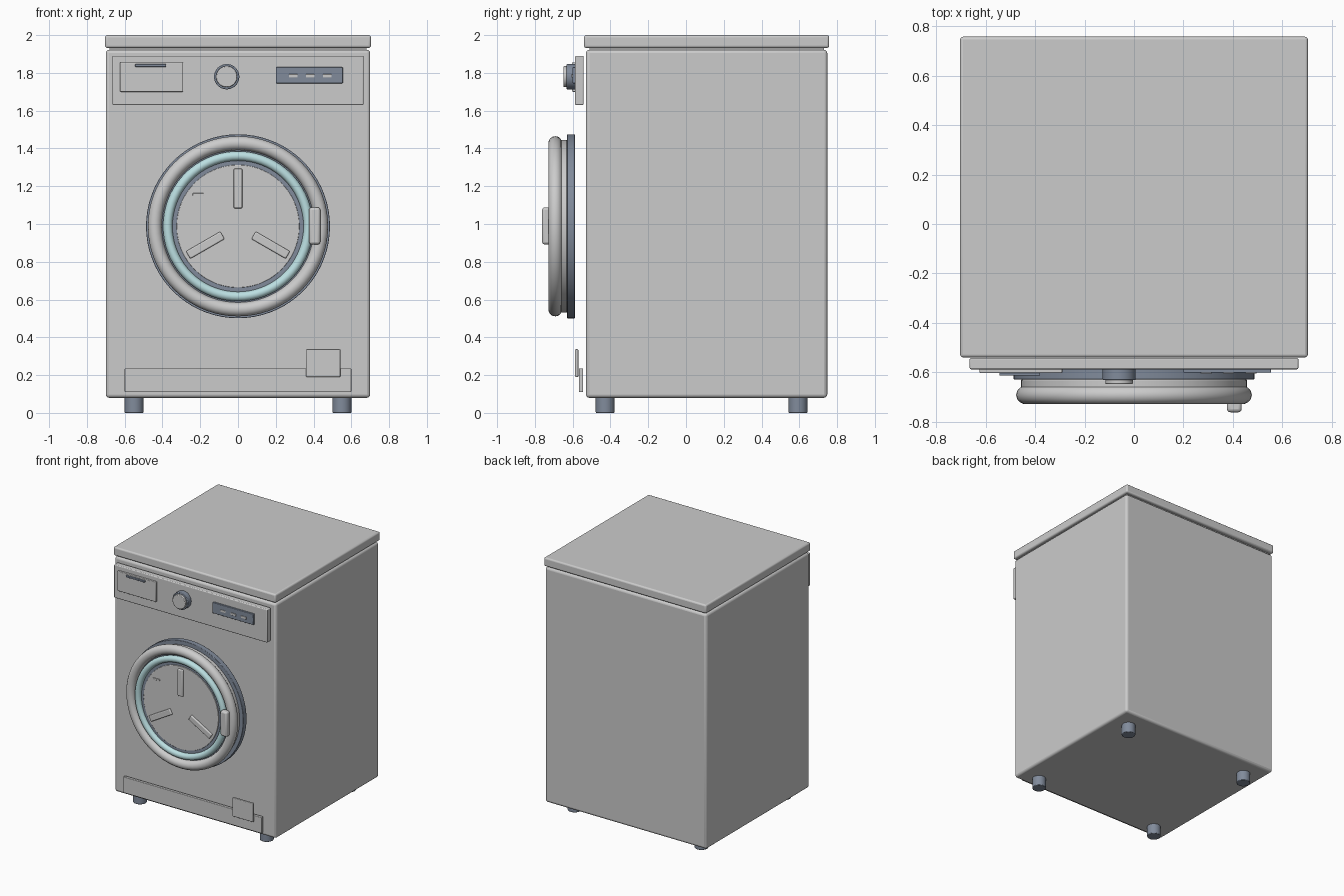
import bpy, math
from mathutils import Vector

if "Cube" in bpy.data.objects:
    bpy.data.objects.remove(bpy.data.objects["Cube"])

DOOR_Z = 0.988


def material(name, colour):
    m = bpy.data.materials.new(name)
    m.diffuse_color = (*colour, 1)
    m.use_nodes = True
    m.node_tree.nodes["Principled BSDF"].inputs["Base Color"].default_value = m.diffuse_color
    return m


DARK = material("dark_plastic", (0.22, 0.26, 0.33))
TEAL = material("teal_glass", (0.50, 0.74, 0.76))


def finish(ob, name, bevel=0, mat=None, segments=3):
    ob.name = name
    if bevel:
        b = ob.modifiers.new("bevel", 'BEVEL')
        b.width, b.segments = bevel, segments
        b.limit_method = 'ANGLE'
    if mat:
        ob.data.materials.append(mat)
    bpy.ops.object.shade_smooth_by_angle(angle=math.radians(35))
    return ob


def box(name, x, y, z, bevel=0.006, mat=None):
    """Box from (min, max) ranges on each axis."""
    centre = [(a + b) / 2 for a, b in (x, y, z)]
    bpy.ops.mesh.primitive_cube_add(size=1, location=centre)
    ob = bpy.context.object
    size = Vector([b - a for a, b in (x, y, z)])
    for v in ob.data.vertices:
        v.co *= size
    return finish(ob, name, bevel, mat)


def disc(name, x, z, r, y0, y1, bevel=0.0, mat=None, verts=64):
    """Cylinder along y."""
    bpy.ops.mesh.primitive_cylinder_add(
        vertices=verts, radius=r, depth=y1 - y0,
        location=(x, (y0 + y1) / 2, z), rotation=(math.pi / 2, 0, 0))
    return finish(bpy.context.object, name, bevel, mat, 2)


def ring(name, major, minor, y, mat=None):
    bpy.ops.mesh.primitive_torus_add(
        major_radius=major, minor_radius=minor, major_segments=72,
        minor_segments=14, location=(0, y, DOOR_Z), rotation=(math.pi / 2, 0, 0))
    return finish(bpy.context.object, name, 0, mat)


# Cabinet, worktop and the recess between them
box("cabinet", (-0.70, 0.70), (-0.53, 0.748), (0.08, 1.922), 0.018)
box("worktop_recess", (-0.68, 0.68), (-0.51, 0.73), (1.90, 1.95), 0)
box("worktop", (-0.704, 0.704), (-0.54, 0.758), (1.932, 2.0), 0.012)

# Feet
for sx, side in ((-1, "left"), (1, "right")):
    for y, end in ((-0.428, "front"), (0.593, "back")):
        bpy.ops.mesh.primitive_cylinder_add(
            vertices=32, radius=0.05, depth=0.1, location=(sx * 0.55, y, 0.05))
        finish(bpy.context.object, f"foot_{end}_{side}", 0.004, DARK, 2)

# Control panel with drawer, dial and display
box("control_panel", (-0.665, 0.665), (-0.588, -0.542), (1.63, 1.89))
box("detergent_drawer", (-0.625, -0.29), (-0.604, -0.582), (1.70, 1.856), 0.005)
box("drawer_grip", (-0.545, -0.38), (-0.614, -0.60), (1.832, 1.846), 0.003, DARK)
disc("dial", -0.06, 1.78, 0.067, -0.632, -0.585, 0.004, DARK, 48)
disc("dial_cap", -0.06, 1.78, 0.056, -0.648, -0.625, 0.004, None, 48)
box("display", (0.20, 0.555), (-0.602, -0.582), (1.745, 1.83), 0.004, DARK)
for i in range(3):
    x = 0.27 + 0.09 * i
    box(f"display_segment_{i + 1}", (x, x + 0.045), (-0.606, -0.60), (1.776, 1.793), 0.001)

# Door: stacked rims, glass ring and window
disc("door_gasket", 0, DOOR_Z, 0.487, -0.63, -0.588, 0.003, DARK, 72)
disc("door_base", 0, DOOR_Z, 0.457, -0.668, -0.63, 0.003, None, 72)
disc("door_core", 0, DOOR_Z, 0.43, -0.69, -0.66, 0, DARK, 72)
ring("door_rim", 0.44, 0.037, -0.692)
ring("door_glass_ring", 0.372, 0.025, -0.702, TEAL)
disc("door_window_seal", 0, DOOR_Z, 0.36, -0.70, -0.68, 0, DARK, 72)
disc("door_window", 0, DOOR_Z, 0.325, -0.706, -0.69, 0.002, None, 72)
box("window_glint", (-0.24, -0.182), (-0.712, -0.70), (1.15, 1.163), 0.002)
box("door_handle", (0.376, 0.436), (-0.762, -0.712), (0.892, 1.088), 0.014)

# Drum paddles spaced around the window
for i in range(3):
    a = i * math.tau / 3
    p = box(f"drum_paddle_{i + 1}", (-0.023, 0.023), (-0.72, -0.70), (-0.105, 0.105), 0.007)
    p.rotation_euler.y = a
    p.location.x = 0.2 * math.sin(a)
    p.location.z = DOOR_Z + 0.2 * math.cos(a)

# Kick plate and filter hatch
box("kick_plate", (-0.60, 0.60), (-0.567, -0.544), (0.11, 0.236), 0.004)
box("filter_hatch", (0.36, 0.542), (-0.588, -0.57), (0.19, 0.337), 0.005)
